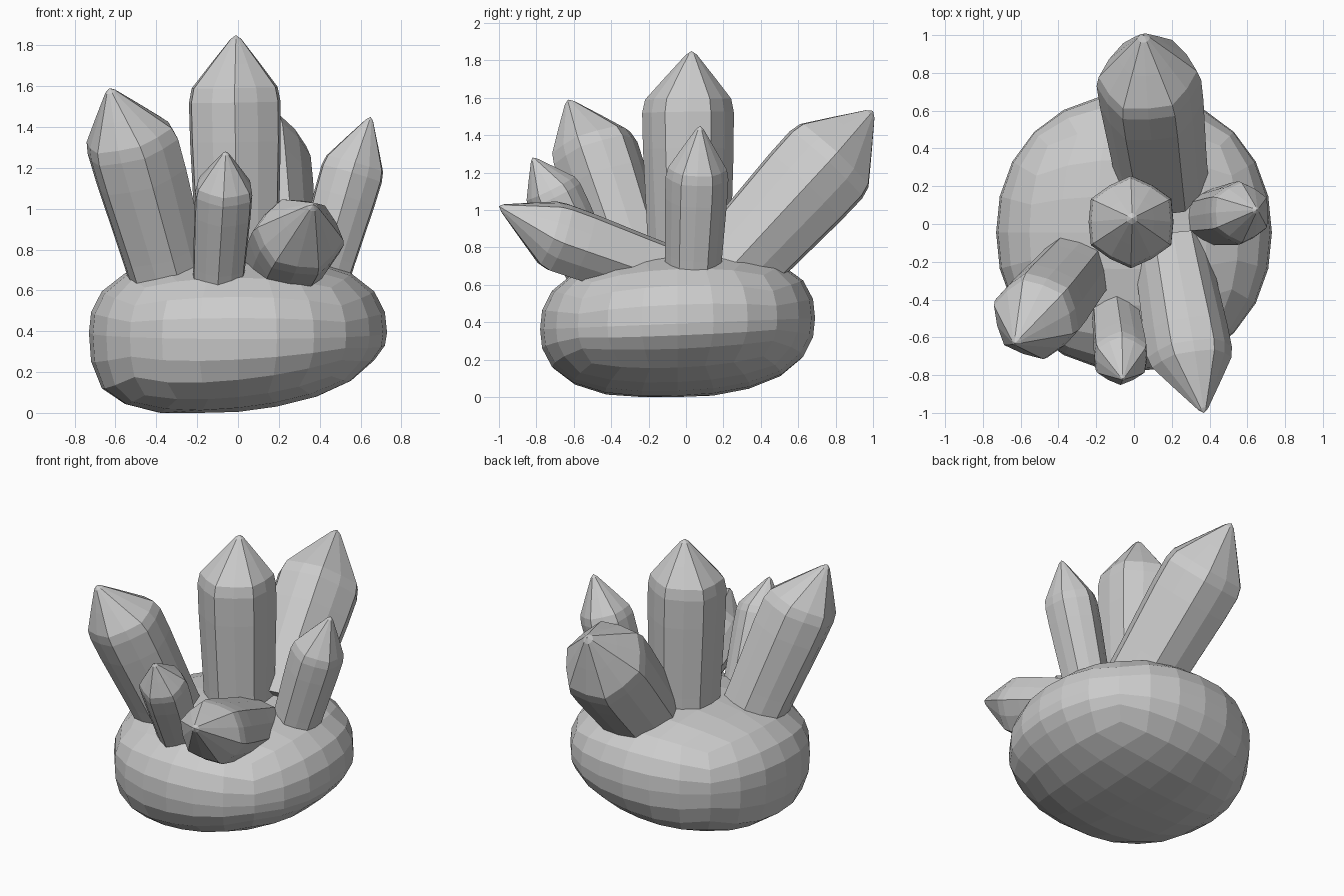
import bpy, bmesh, math
from mathutils import Vector

if "Cube" in bpy.data.objects:
    bpy.data.objects.remove(bpy.data.objects["Cube"])


def finish(bm, name):
    bmesh.ops.recalc_face_normals(bm, faces=bm.faces)
    mesh = bpy.data.meshes.new(name)
    bm.to_mesh(mesh)
    bm.free()
    obj = bpy.data.objects.new(name, mesh)
    bpy.context.collection.objects.link(obj)
    return obj


def rock_base():
    # Quad sphere reshaped into a squashed, slightly lopsided boulder
    bm = bmesh.new()
    bmesh.ops.create_cube(bm, size=2)
    bmesh.ops.subdivide_edges(bm, edges=bm.edges[:], cuts=5, use_grid_fill=True)
    p, q = 2.15, 2.5
    for v in bm.verts:
        d = Vector([math.tan(c * math.pi / 4) for c in v.co])
        flat = (abs(d.x) ** p + abs(d.y) ** p) ** (1 / p)
        d /= (flat ** q + abs(d.z) ** q) ** (1 / q)
        tilt = 0.075 * d.x * min(1, max(0, -d.z * 2))
        v.co = (0.73 * d.x, 0.735 * d.y - 0.045,
                0.395 + 0.385 * d.z + tilt + 0.03 * d.y)
    low = min(v.co.z for v in bm.verts)
    for v in bm.verts:
        v.co.z = max(0.0, v.co.z - low - 0.008)
    return finish(bm, "rock_base")


def crystal(name, base, shoulder, tip, r, up, squash=1.0):
    # Rounded hexagonal shaft; "up" points a hexagon corner, tip may lean
    base, shoulder, tip = Vector(base), Vector(shoulder), Vector(tip)
    axis = (shoulder - base).normalized()
    u = Vector(up)
    u = (u - axis * u.dot(axis)).normalized()
    w = axis.cross(u)
    length = (shoulder - base).length
    rings = [(base + axis * length * t, r * s) for t, s in
             ((0, 0.88), (0.25, 0.91), (0.5, 0.95), (0.75, 0.99), (0.95, 1.0))]
    rings += [(shoulder.lerp(tip, t), r * s) for t, s in
              ((0.08, 0.94), (0.5, 0.54), (0.93, 0.12))]
    bm = bmesh.new()
    loops = []
    for c, rad in rings:
        loop = []
        for i in range(12):
            a = i * math.pi / 6
            k = rad * (1.0 if i % 2 == 0 else 0.915)
            loop.append(bm.verts.new(c + u * k * math.cos(a)
                                     + w * k * squash * math.sin(a)))
        loops.append(loop)
    for lo, hi in zip(loops, loops[1:]):
        for i in range(12):
            j = (i + 1) % 12
            bm.faces.new((lo[i], lo[j], hi[j], hi[i]))
    bm.faces.new(loops[0])
    top = bm.verts.new(tip)
    for i in range(12):
        bm.faces.new((loops[-1][i], loops[-1][(i + 1) % 12], top))
    return finish(bm, name)


rock_base()

# Crystals: base centre, shoulder centre, tip, radius, corner direction
crystal("center_crystal", (0, 0.02, 0.6), (-0.017, 0.01, 1.57),
        (-0.01, 0.03, 1.85), 0.245, (0, 1, 0), 1.0)
crystal("back_crystal", (0.15, 0.22, 0.67), (0.075, 0.775, 1.27),
        (0.05, 1.0, 1.53), 0.278, (1, 0, 0), 1.04)
crystal("left_crystal", (-0.32, -0.25, 0.62), (-0.525, -0.495, 1.34),
        (-0.63, -0.63, 1.59), 0.238, (-1, -1, 1), 1.0)
crystal("front_crystal", (-0.1, -0.47, 0.6), (-0.068, -0.715, 1.1),
        (-0.06, -0.82, 1.28), 0.153, (0, 1, 0))
crystal("front_right_crystal", (0.19, -0.1, 0.65), (0.3, -0.71, 0.865),
        (0.37, -1.0, 1.02), 0.228, (1, 0, -0.1), 0.88)
crystal("right_crystal", (0.395, 0.035, 0.62), (0.565, 0.06, 1.2),
        (0.65, 0.075, 1.45), 0.168, (0, 1, 0), 1.0)
